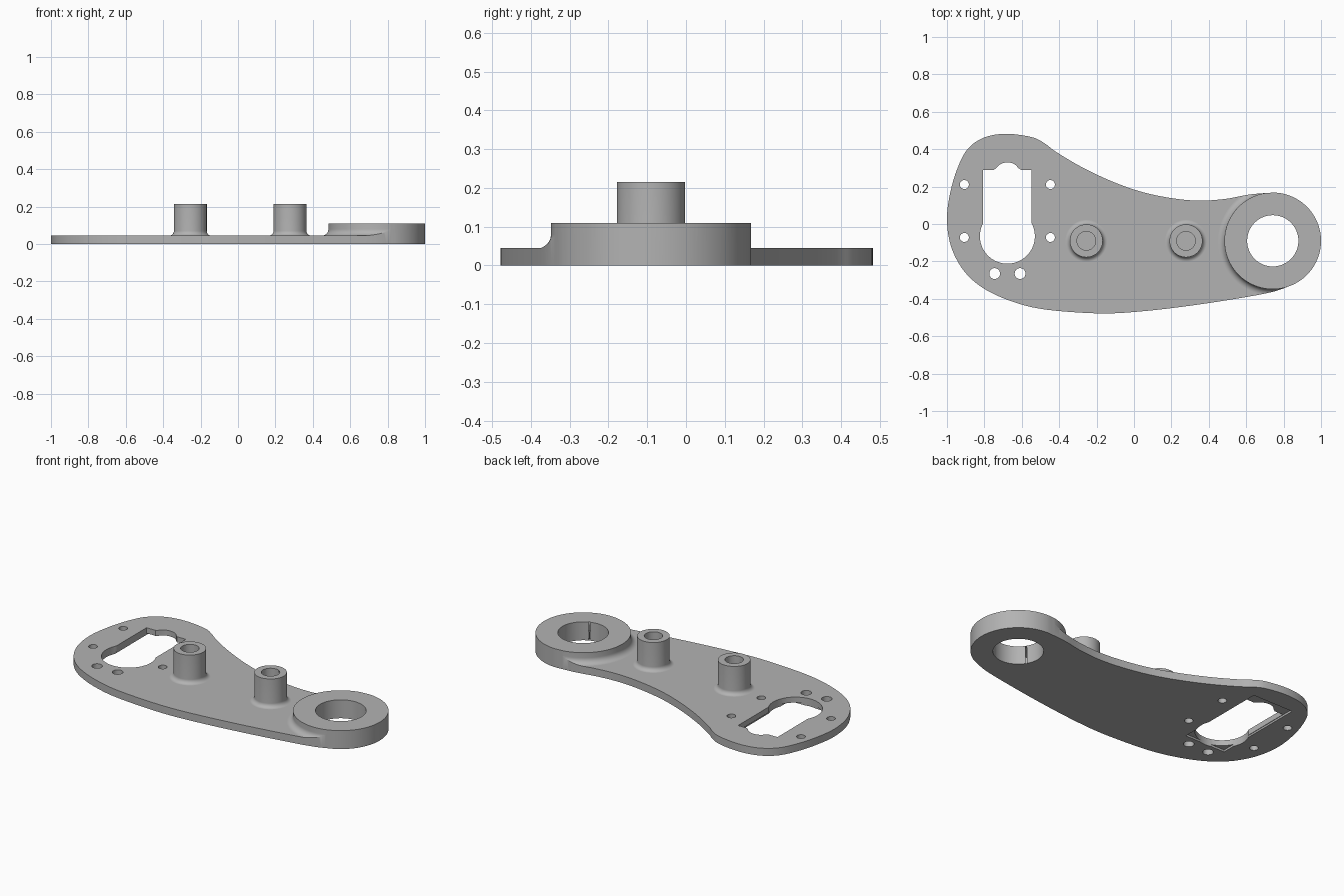
import bpy, bmesh, math
from mathutils import Vector

cube = bpy.data.objects.get("Cube")
if cube:
    bpy.data.objects.remove(cube, do_unlink=True)

PLATE = 0.045
BOSS = Vector((0.742, -0.09))
BOSS_R = 0.258

metal = bpy.data.materials.new("plain grey")
metal.use_nodes = True
grey = (0.45, 0.45, 0.45, 1)
metal.diffuse_color = grey
metal.node_tree.nodes["Principled BSDF"].inputs["Base Color"].default_value = grey


def finish(bm, name):
    bmesh.ops.recalc_face_normals(bm, faces=bm.faces)
    mesh = bpy.data.meshes.new(name)
    bm.to_mesh(mesh)
    bm.free()
    mesh.materials.append(metal)
    obj = bpy.data.objects.new(name, mesh)
    bpy.context.collection.objects.link(obj)
    return obj


def prism(name, points, low, high):
    """Extrude a closed 2D outline between two heights."""
    bm = bmesh.new()
    base = bm.faces.new([bm.verts.new((p[0], p[1], low)) for p in points])
    top = bmesh.ops.extrude_face_region(bm, geom=[base])["geom"]
    verts = [v for v in top if isinstance(v, bmesh.types.BMVert)]
    bmesh.ops.translate(bm, verts=verts, vec=(0, 0, high - low))
    return finish(bm, name)


def arc(center, radius, start, end, steps):
    angles = [math.radians(start + (end - start) * i / steps) for i in range(steps + 1)]
    return [(center[0] + radius * math.cos(a), center[1] + radius * math.sin(a)) for a in angles]


def cylinder(name, center, radius, low, high, sides=64):
    return prism(name, arc(center, radius, 0, 360, sides)[:-1], low, high)


def box(name, x0, x1, y0, y1, low, high):
    return prism(name, [(x0, y0), (x1, y0), (x1, y1), (x0, y1)], low, high)


def filleted_post(name, center, radius, height, fillet, sides):
    """Solid turned post whose foot flares into the plate."""
    profile = [(0, PLATE / 2), (radius + fillet, PLATE / 2)]
    for i in range(11):
        t = math.pi / 2 * i / 10
        profile.append((radius + fillet * (1 - math.sin(t)),
                        PLATE - 0.0001 + fillet * (1 - math.cos(t))))
    profile += [(radius, height), (0, height)]
    bm = bmesh.new()
    verts = [bm.verts.new((r, 0, z)) for r, z in profile]
    edges = [bm.edges.new(pair) for pair in zip(verts, verts[1:])]
    bmesh.ops.spin(bm, geom=verts + edges, axis=(0, 0, 1), cent=(0, 0, 0),
                   angle=math.tau, steps=sides)
    bmesh.ops.remove_doubles(bm, verts=bm.verts, dist=0.00001)
    bmesh.ops.translate(bm, verts=bm.verts, vec=(center[0], center[1], 0))
    return finish(bm, name)


def combine(target, tool, operation):
    mod = target.modifiers.new("combine", "BOOLEAN")
    mod.operation = operation
    mod.solver = "EXACT"
    mod.object = tool
    bpy.context.view_layer.objects.active = target
    bpy.ops.object.modifier_apply(modifier=mod.name)
    bpy.data.objects.remove(tool, do_unlink=True)


def smooth_path(points, steps):
    """Open Catmull-Rom curve through the points."""
    pts = [Vector(p) for p in points]
    pts = [2 * pts[0] - pts[1]] + pts + [2 * pts[-1] - pts[-2]]
    path = []
    for a, b, c, d in zip(pts, pts[1:], pts[2:], pts[3:]):
        for i in range(steps):
            t = i / steps
            path.append(0.5 * (2 * b + (c - a) * t + (2 * a - 5 * b + 4 * c - d) * t ** 2
                               + (3 * b - a - 3 * c + d) * t ** 3))
    return path


# Outline: round end of the arm, then the curved sides and wide end
round_end = arc(BOSS, BOSS_R, -68, 90, 64)
sides = [round_end[-1], (.62, .158), (.487, .134), (.342, .125), (.19, .14), (.03, .175),
         (-.13, .233), (-.29, .31), (-.42, .388), (-.476, .43), (-.545, .464), (-.68, .482),
         (-.80, .463), (-.89, .40), (-.947, .29), (-.984, .16), (-1, .03), (-.984, -.10),
         (-.94, -.205), (-.877, -.287), (-.786, -.355), (-.65, -.415), (-.476, -.457),
         (-.19, -.478), (.03, -.468), (.30, -.437), (.567, -.396), (.74, -.363), round_end[0]]
outline = round_end[:-1] + smooth_path(sides, 6)

# Slab with the bearing boss and two posts, trimmed to the outline
arm = box("arm_plate", -2, 2, -2, 2, -0.1, PLATE)
combine(arm, filleted_post("boss", BOSS, BOSS_R + 0.0004, 0.11, 0.035, 128), "UNION")
posts = [(-0.255, -0.09), (0.278, -0.09)]
for spot in posts:
    combine(arm, filleted_post("post", spot, 0.088, 0.215, 0.025, 64), "UNION")
combine(arm, prism("trim", outline, 0, 0.4), "INTERSECT")

# Bearing bore and blind post holes
combine(arm, cylinder("bore", BOSS, 0.137, -0.2, 0.4, 96), "DIFFERENCE")
for spot in posts:
    combine(arm, cylinder("post_hole", spot, 0.05, 0.05, 0.4, 48), "DIFFERENCE")

# Keyhole opening: round bottom, straight sides, small rounded notch on top
MID = -0.677
notch = [(.072, .29), (.058, .30), (.045, .315), (.025, .326)]
opening = arc((MID, -0.065), 0.147, 152, 388, 48)
opening += [(MID + 0.13, 0.005), (MID + 0.13, 0.29)]
opening += [(MID + x, y) for x, y in notch] + [(MID, 0.33)]
opening += [(MID - x, y) for x, y in reversed(notch)]
opening += [(MID - 0.13, 0.29), (MID - 0.13, 0.005)]
combine(arm, prism("opening", opening, -0.2, 0.4), "DIFFERENCE")

# Shallow pocket underneath the opening
combine(arm, box("pocket", MID - 0.133, MID + 0.137, -0.207, 0.365, -0.2, 0.012), "DIFFERENCE")

# Screw holes around the opening
screws = [(MID + s * 0.23, y, 0.024) for s in (-1, 1) for y in (0.211, -0.072)]
screws += [(MID + s * 0.068, -0.265, 0.029) for s in (-1, 1)]
for x, y, r in screws:
    combine(arm, cylinder("screw_hole", (x, y), r, -0.2, 0.4, 32), "DIFFERENCE")

# Smooth walls and fillets, crisp flat faces
bpy.ops.object.select_all(action="DESELECT")
arm.select_set(True)
bpy.context.view_layer.objects.active = arm
bpy.ops.object.shade_smooth_by_angle(angle=math.radians(30))
bm = bmesh.new()
bm.from_mesh(arm.data)
for face in bm.faces:
    face.material_index = 0
    if abs(face.normal.z) > 0.9999:
        for edge in face.edges:
            edge.smooth = False
bm.to_mesh(arm.data)
bm.free()
